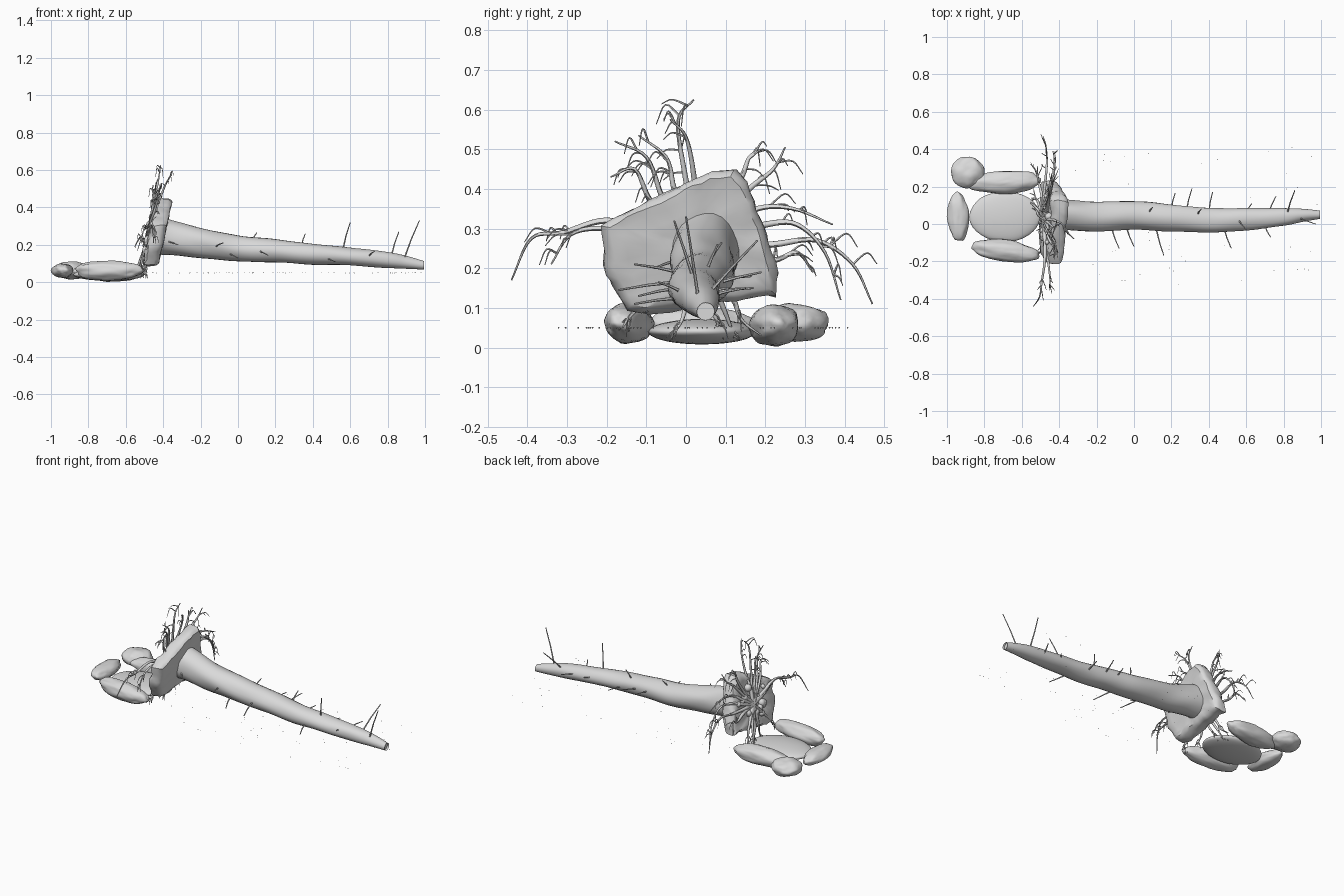
import bpy, bmesh, math, random
from mathutils import Vector, Matrix, noise

if "Cube" in bpy.data.objects:
    bpy.data.objects.remove(bpy.data.objects["Cube"])

random.seed(7)
grey = bpy.data.materials.new("weathered grey")
grey.diffuse_color = (0.7, 0.7, 0.7, 1)
grey.use_nodes = True
grey.node_tree.nodes["Principled BSDF"].inputs["Base Color"].default_value = grey.diffuse_color


def finish(bm, name, angle=40):
    bmesh.ops.recalc_face_normals(bm, faces=bm.faces)
    me = bpy.data.meshes.new(name)
    bm.to_mesh(me)
    bm.free()
    ob = bpy.data.objects.new(name, me)
    bpy.context.collection.objects.link(ob)
    me.materials.append(grey)
    bpy.context.view_layer.objects.active = ob
    ob.select_set(True)
    bpy.ops.object.shade_smooth_by_angle(angle=math.radians(angle))
    ob.select_set(False)
    return ob


def spline(pts, steps=5):
    """Catmull-Rom curve through the points."""
    p = [2 * pts[0] - pts[1]] + pts + [2 * pts[-1] - pts[-2]]
    out = []
    for i in range(1, len(p) - 2):
        a, b, c, d = p[i - 1:i + 3]
        for s in range(steps):
            t = s / steps
            out.append(0.5 * (2 * b + (c - a) * t + (2 * a - 5 * b + 4 * c - d) * t * t
                              + (3 * b - a - 3 * c + d) * t ** 3))
    return out + [pts[-1]]


def bridge(bm, rings):
    n = len(rings[0])
    for a, b in zip(rings, rings[1:]):
        for i in range(n):
            bm.faces.new((a[i], a[(i + 1) % n], b[(i + 1) % n], b[i]))
    bm.faces.new(rings[0][::-1])
    return bm.faces.new(rings[-1])


def tube(bm, path, r0, r1, sides=6):
    """Tapered round tube along a path."""
    rings = []
    for i, p in enumerate(path):
        d = (path[min(i + 1, len(path) - 1)] - path[max(i - 1, 0)]).normalized()
        u = d.cross(Vector((1, 0.13, 0.07))).normalized()
        v = d.cross(u)
        r = r0 + (r1 - r0) * i / (len(path) - 1)
        rings.append([bm.verts.new(p + r * (math.cos(k * math.tau / sides) * u
                                            + math.sin(k * math.tau / sides) * v))
                      for k in range(sides)])
    bridge(bm, rings)


# Trunk: oval stations (x, y low, y high, z low, z high)
stations = [(-.42, -.045, .135, .15, .35), (-.36, -.035, .13, .145, .335),
            (-.2, -.04, .12, .13, .29), (0, -.03, .12, .112, .25),
            (.2, -.04, .105, .105, .23), (.4, -.045, .085, .095, .207),
            (.6, -.035, .085, .09, .185), (.8, -.01, .085, .077, .162),
            (.9, .012, .082, .072, .14), (.995, .028, .072, .068, .113)]
bm = bmesh.new()
rings = []
for s in spline([Vector(s) for s in stations], 6):
    x, y0, y1, z0, z1 = s
    ring = []
    for k in range(24):
        a = k * math.tau / 24
        c, w = math.cos(a), math.sin(a)
        f = 1 + .07 * noise.noise(Vector((x * 6, c * 1.2, w * 1.2)))
        ring.append(bm.verts.new((x, (y0 + y1) / 2 + (y1 - y0) / 2 * c * f,
                                  (z0 + z1) / 2 + (z1 - z0) / 2 * w * f)))
    rings.append(ring)
tip = bridge(bm, rings)
bmesh.ops.inset_region(bm, faces=[tip], thickness=.005)
bmesh.ops.translate(bm, verts=tip.verts, vec=(-.012, 0, 0))
finish(bm, "trunk")

# Branch stubs on the trunk: base, tip
stubs = [((.89, .03, .13), (.97, 0, .33)), ((.82, .06, .14), (.86, .18, .27)),
         ((.56, .02, .17), (.6, -.03, .32)), ((.34, .05, .19), (.36, .08, .26)),
         ((.08, .06, .22), (.1, .09, .265)), ((.2, .08, .17), (.22, .165, .18)),
         ((.28, .07, .16), (.31, .19, .19)), ((.4, .06, .14), (.42, .17, .15)),
         ((.6, .06, .14), (.63, .11, .15)), ((.72, .06, .13), (.76, .15, .15)),
         ((-.38, -.02, .22), (-.32, -.08, .2)), ((-.12, -.02, .19), (-.08, -.13, .21)),
         ((-.04, -.02, .15), (0, -.12, .13)), ((.12, -.03, .165), (.16, -.17, .145)),
         ((.48, -.02, .125), (.52, -.13, .11)), ((.7, -.01, .14), (.73, -.07, .165))]
bm = bmesh.new()
for a, b in stubs:
    a, b = Vector(a), Vector(b)
    tube(bm, [a, a.lerp(b, .5) + Vector((-.003, 0, .002)), b], .0045, .0025)
finish(bm, "branch_stubs")

# Root plate: slanted slab of soil
outline = [(-.213, .31), (-.2, .185), (-.15, .095), (-.115, .085), (.23, .135),
           (.232, .19), (.155, .42), (.125, .448), (.065, .443), (-.165, .335)]


def plate_x(z):
    return -.432 + .22 * (z - .26)


bm = bmesh.new()
centre = Vector((.02, .26))
rings = []
pts = []
for a, b in zip(outline, outline[1:] + outline[:1]):
    n = max(1, round((Vector(a) - Vector(b)).length / .025))
    pts += [Vector(a).lerp(Vector(b), i / n) for i in range(n)]
# Concentric loops: back face, rim, front face
loops = [(-.040, k) for k in (.15, .35, .55, .75, .9)] + [(-.03, .98), (-.01, 1), (.015, 1), (.03, .97)]
loops += [(.042, k) for k in (.9, .75, .55, .35, .15)]
for dx, k in loops:
    ring = []
    for p in pts:
        q = centre + (p - centre) * k
        bump = .014 if dx < 0 else .007
        v = Vector((plate_x(q.y) + dx, q.x, q.y))
        v += bump * noise.noise_vector(v * 22)
        ring.append(bm.verts.new(v))
    rings.append(ring)
bridge(bm, rings)
finish(bm, "root_plate")


def rock(bm, centre, radii, yaw=0, rough=.12, sub=4, freq=1.6):
    """Lumpy ellipsoid."""
    g = bmesh.ops.create_icosphere(bm, subdivisions=sub, radius=1)
    m = Matrix.Translation(centre) @ Matrix.Rotation(yaw, 4, 'Z')
    off = Vector(centre) * 13
    for v in g['verts']:
        d = v.co.copy()
        k = 1 + rough * noise.noise(d * freq + off) + rough * .3 * noise.noise(d * freq * 3 + off)
        v.co = m @ Vector((d.x * radii[0] * k, d.y * radii[1] * k, d.z * radii[2] * k))


# Soil clods stuck to the back of the plate
bm = bmesh.new()
for i in range(22):
    a, r = random.uniform(0, math.tau), random.uniform(.05, .15)
    y, z = .02 + r * math.cos(a), .26 + .8 * r * math.sin(a)
    s = random.uniform(.012, .022)
    rock(bm, (plate_x(z) - .043, y, z), (s, s, s * 1.1), sub=2)
finish(bm, "soil_clods", 60)

# Roots: (y, z) paths that start at the middle of the plate
paths = [[(-.2, .3), (-.29, .285), (-.34, .21)],
         [(-.2, .32), (-.31, .29), (-.39, .275), (-.44, .17)],
         [(-.09, .37), (-.13, .45), (-.19, .43)],
         [(-.06, .38), (-.1, .48), (-.18, .52)],
         [(-.03, .4), (-.05, .48), (-.12, .535)],
         [(.02, .43), (.0, .53), (-.04, .575)],
         [(.0, .42), (-.02, .57), (.02, .625)],
         [(.14, .43), (.16, .48), (.19, .5)],
         [(.16, .4), (.22, .45), (.25, .505)],
         [(.18, .35), (.27, .35), (.37, .31)],
         [(.2, .31), (.28, .31), (.35, .24), (.39, .12)],
         [(.22, .26), (.33, .27), (.42, .21), (.47, .11)],
         [(.22, .22), (.28, .24), (.32, .19)],
         [(.05, .12), (.08, .06), (.05, .03)],
         [(.12, .12), (.14, .07), (.19, .03)],
         [(.09, .11), (.11, .06), (.12, .025)],
         [(.0, .11), (-.01, .07), (-.03, .035)],
         [(-.1, .12), (-.14, .08), (-.16, .05)]]
roots, fibres = bmesh.new(), bmesh.new()
for path in paths:
    yz = [(.03, .25), ((path[0][0] + .03) / 2, (path[0][1] + .25) / 2)] + path
    lean = random.uniform(-.02, .02)
    pts3 = [Vector((plate_x(z) - .05 + lean * max(0, i - 1), y, z)) for i, (y, z) in enumerate(yz)]
    curve = spline(pts3, 6)
    tube(roots, curve, .012, .002)
    # Thin side fibres that arch and droop
    for j in range(5):
        b = curve[random.randrange(len(curve) // 2, len(curve) - 2)]
        side = 1 if path[-1][0] > .03 else -1
        dy, dx = side * random.uniform(.01, .07), random.uniform(-.02, .02)
        up = random.uniform(-.01, .035)
        if b.z < .12:
            dy, up = dy * .4, -.01
        mid = b + Vector((dx, dy * .6, up))
        end = b + Vector((dx * 1.5, dy, up - random.uniform(.01, .05)))
        end.z = max(end.z, .02)
        tube(fibres, spline([b, mid, end], 4), .0032, .0012, 5)
finish(roots, "roots", 60)
finish(fibres, "root_fibres", 60)

# Stones around a shallow basin
for name, c, r, yaw in [("back_stone", (-.685, .225, .056), (.19, .062, .054), .06),
                        ("corner_stone", (-.89, .275, .062), (.088, .085, .048), .3),
                        ("front_stone", (-.69, -.143, .063), (.19, .056, .052), -.13),
                        ("end_stone", (-.94, .04, .062), (.056, .132, .04), .03)]:
    bm = bmesh.new()
    rock(bm, c, r, yaw)
    finish(bm, name, 60)
bm = bmesh.new()
rock(bm, (-.69, .04, .04), (.19, .135, .032), 0, .02)
finish(bm, "basin", 60)

# Loose specks scattered near the trunk
bm = bmesh.new()
for i in range(60):
    p = (random.uniform(-.46, .98), random.uniform(-.34, .41), .05)
    bmesh.ops.create_icosphere(bm, subdivisions=1, radius=.0022, matrix=Matrix.Translation(p))
finish(bm, "specks")
